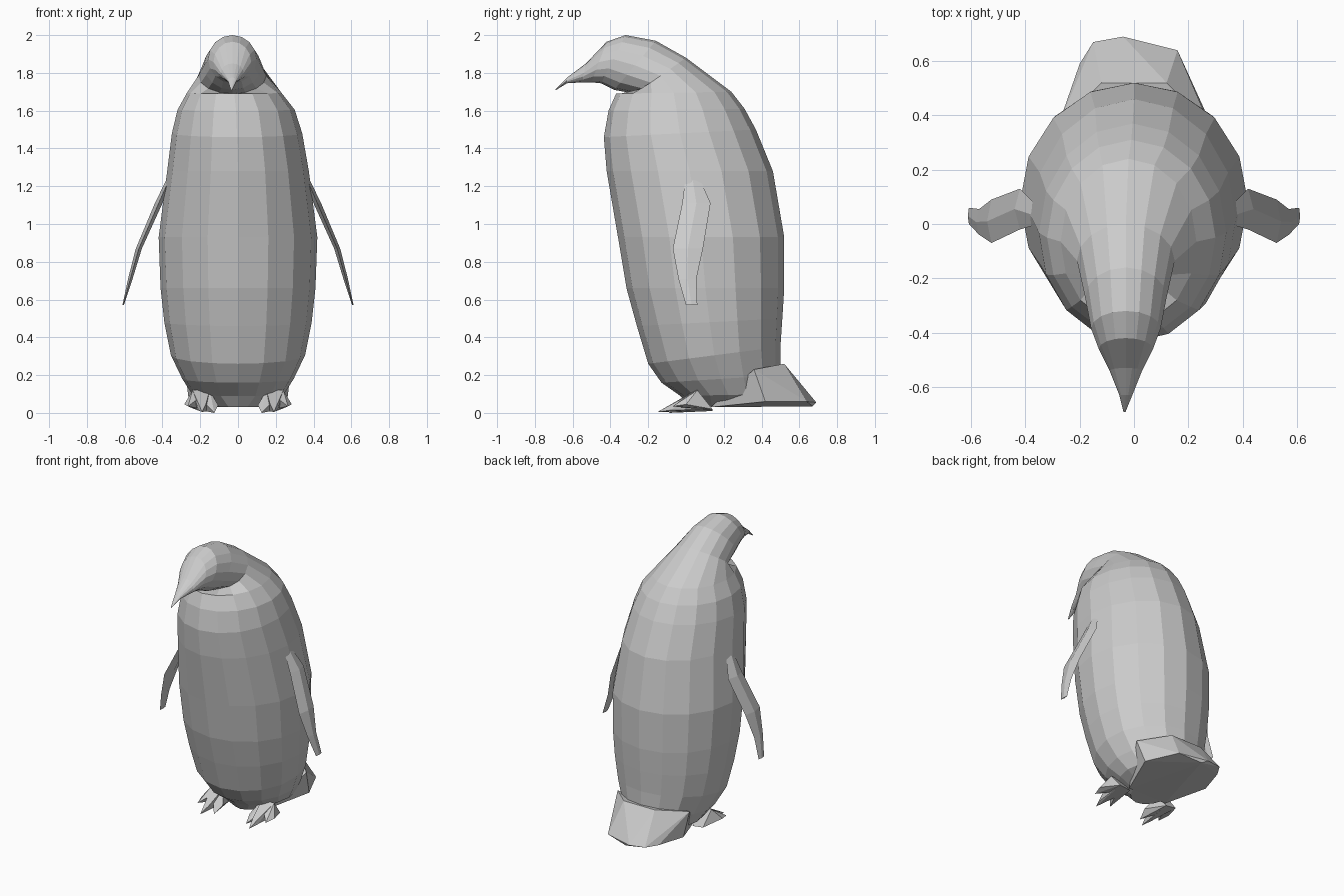
import bpy, bmesh
from math import sin, cos, pi


def finish(name, bm, mirror=False):
    bmesh.ops.recalc_face_normals(bm, faces=bm.faces)
    me = bpy.data.meshes.new(name)
    bm.to_mesh(me)
    bm.free()
    ob = bpy.data.objects.new(name, me)
    bpy.context.collection.objects.link(ob)
    if mirror:
        mod = ob.modifiers.new("mirror", 'MIRROR')
        mod.use_mirror_merge = False
    return ob


def loft(name, rings, mirror=False):
    bm = bmesh.new()
    loops = [[bm.verts.new(p) for p in r] for r in rings]
    n = len(loops[0])
    for a, b in zip(loops, loops[1:]):
        for i in range(n):
            j = (i + 1) % n
            bm.faces.new((a[i], a[j], b[j], b[i]))
    bm.faces.new(loops[0])
    bm.faces.new(loops[-1])
    return finish(name, bm, mirror)


def hulls(name, groups, mirror=False):
    bm = bmesh.new()
    for pts in groups:
        vs = [bm.verts.new(p) for p in pts]
        res = bmesh.ops.convex_hull(bm, input=vs)
        loose = [g for g in res['geom_interior'] if isinstance(g, bmesh.types.BMVert)]
        bmesh.ops.delete(bm, geom=loose, context='VERTS')
    return finish(name, bm, mirror)


def ring(yf, zf, yb, zb, hw, xc, n=16):
    # tilted oval through a front point and a back point
    out = []
    for i in range(n):
        a = 2 * pi * i / n
        t = (1 - cos(a)) / 2
        out.append((xc + hw * sin(a), yf + (yb - yf) * t, zf + (zb - zf) * t))
    return out


# Body, neck, head and beak in one lofted skin: front y,z / back y,z / half width / centre x
body = [
    (0.02, 0.03, 0.40, 0.04, 0.13, 0),
    (-0.03, 0.09, 0.48, 0.10, 0.24, 0),
    (-0.13, 0.16, 0.50, 0.20, 0.295, 0),
    (-0.20, 0.26, 0.50, 0.35, 0.355, 0),
    (-0.26, 0.46, 0.51, 0.50, 0.39, 0),
    (-0.315, 0.66, 0.52, 0.66, 0.41, 0),
    (-0.36, 0.93, 0.52, 0.93, 0.42, 0),
    (-0.42, 1.28, 0.46, 1.28, 0.375, 0),
    (-0.435, 1.46, 0.37, 1.50, 0.345, -0.005),
    (-0.41, 1.60, 0.31, 1.61, 0.31, -0.01),
    (-0.37, 1.69, 0.24, 1.70, 0.25, -0.02),
    (-0.27, 1.69, 0.00, 1.88, 0.18, -0.03),
    (-0.38, 1.71, -0.16, 1.97, 0.15, -0.03),
    (-0.45, 1.745, -0.32, 2.00, 0.128, -0.03),
    (-0.50, 1.75, -0.42, 1.965, 0.10, -0.03),
    (-0.55, 1.75, -0.53, 1.85, 0.06, -0.03),
    (-0.63, 1.745, -0.63, 1.775, 0.024, -0.03),
    (-0.692, 1.707, -0.69, 1.715, 0.004, -0.035),
]
loft("body_and_head", [ring(*r) for r in body])

# Flat flippers: x, z, front y, back y, half thickness
flipper = [
    (0.35, 1.27, 0.00, 0.06, 0.012),
    (0.42, 1.11, -0.02, 0.13, 0.02),
    (0.525, 0.87, -0.07, 0.09, 0.016),
    (0.57, 0.71, -0.04, 0.055, 0.012),
    (0.608, 0.57, 0.00, 0.06, 0.004),
]
loft("flippers", [[(x, y0, z), (x + t, (y0 + y1) / 2, z), (x, y1, z), (x - t, (y0 + y1) / 2, z)]
                  for x, z, y0, y1, t in flipper], True)

# Broad short tail
hulls("tail", [[
    (-0.28, 0.36, 0.23), (0.28, 0.36, 0.23), (-0.12, 0.52, 0.26), (0.12, 0.52, 0.26),
    (-0.26, 0.40, 0.06), (0.26, 0.42, 0.06), (-0.20, 0.59, 0.06), (0.20, 0.55, 0.06),
    (-0.15, 0.67, 0.06), (-0.04, 0.69, 0.055), (0.16, 0.64, 0.06), (0, 0.67, 0.035),
    (-0.15, 0.13, 0.03), (0.15, 0.13, 0.03)]])

# Webbed feet with three toes each
ankle = [(0.15, 0.05, 0.12), (0.24, 0.06, 0.12), (0.15, 0.14, 0.01), (0.23, 0.14, 0.02)]
toes = [(0.125, -0.09, 0.0), (0.19, -0.15, 0.005), (0.265, -0.07, 0.035)]
hulls("feet", [ankle + [(x, y, z), (x - 0.02, y + 0.07, z + 0.04), (x + 0.02, y + 0.07, z + 0.01)]
               for x, y, z in toes], True)
